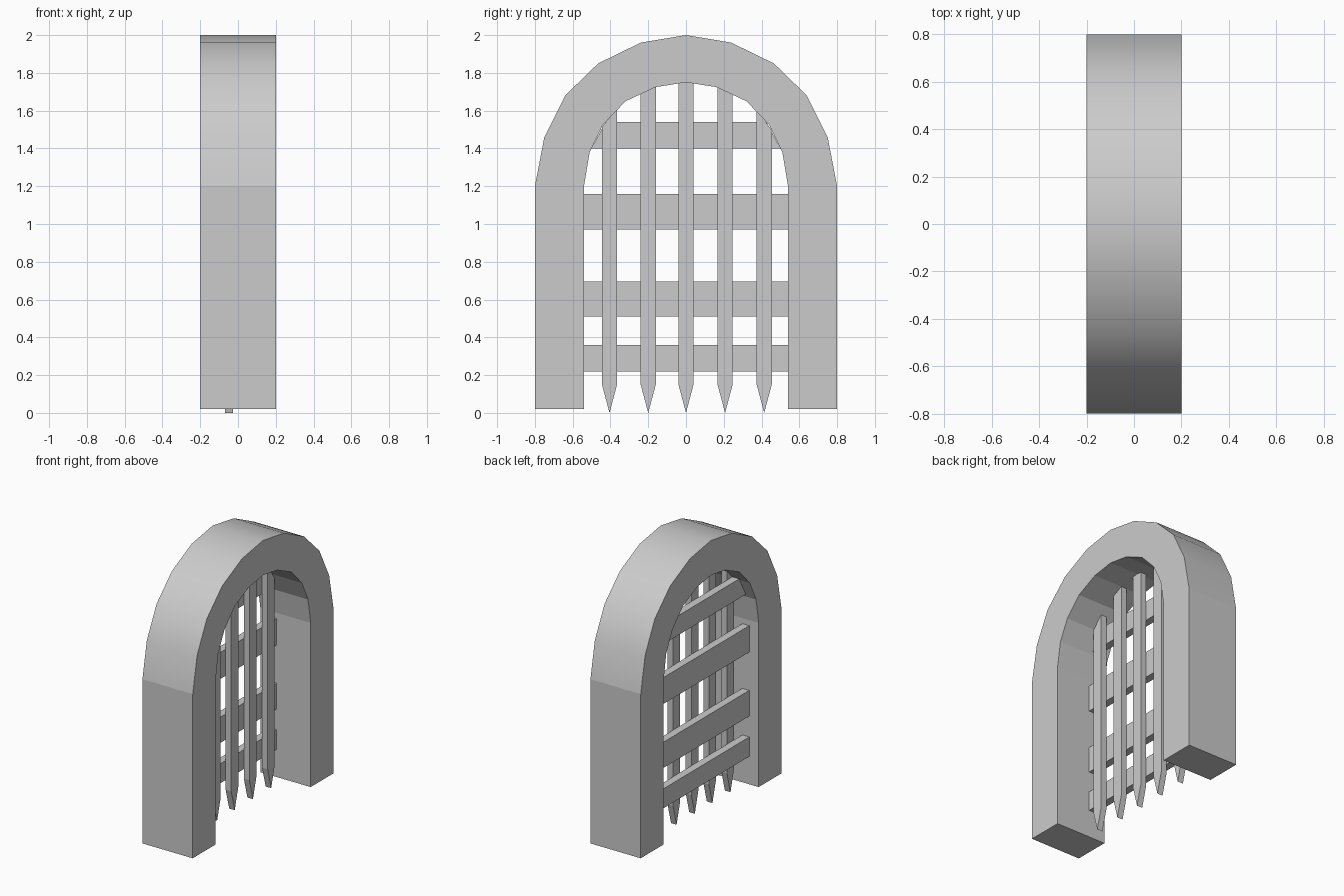
import bpy

if "Cube" in bpy.data.objects:
    bpy.data.objects.remove(bpy.data.objects["Cube"])

# Half profiles (y, z) from the foot up to the crown
OUTER = [(0.80, 0.02), (0.80, 1.20), (0.75, 1.46), (0.64, 1.68), (0.465, 1.85), (0.24, 1.96), (0, 2.0)]
INNER = [(0.54, 0.02), (0.54, 1.20), (0.51, 1.38), (0.44, 1.525), (0.32, 1.65), (0.16, 1.725), (0, 1.75)]


def make_object(name, verts, faces):
    mesh = bpy.data.meshes.new(name)
    mesh.from_pydata(verts, [], faces)
    mesh.update()
    obj = bpy.data.objects.new(name, mesh)
    bpy.context.collection.objects.link(obj)
    return obj


def mirrored(half):
    return [(-y, z) for y, z in half] + half[-2::-1]


def plate(name, outline, x0, x1):
    """Extrude a counter-clockwise (y, z) outline from x0 to x1."""
    n = len(outline)
    verts = [(x, y, z) for x in (x0, x1) for y, z in outline]
    faces = [list(range(n))[::-1], list(range(n, 2 * n))]
    faces += [(i, (i + 1) % n, n + (i + 1) % n, n + i) for i in range(n)]
    return make_object(name, verts, faces)


def inner_z(y):
    """Height of the opening at a given y."""
    y = abs(y)
    for (ya, za), (yb, zb) in zip(INNER[1:], INNER[2:]):
        if yb <= y <= ya:
            return za + (zb - za) * (ya - y) / (ya - yb)


def inner_y(z):
    """Half width of the opening at a given z."""
    for (ya, za), (yb, zb) in zip(INNER, INNER[1:]):
        if za <= z <= zb:
            return ya + (yb - ya) * (z - za) / (zb - za)


# Stone arch: a four-sided section swept along the two profiles
outer, inner = mirrored(OUTER), mirrored(INNER)
verts, faces = [], [(3, 2, 1, 0)]
for o, i in zip(outer, inner):
    verts += [(-0.2, *o), (0.2, *o), (0.2, *i), (-0.2, *i)]
count = len(outer)
for s in range(count - 1):
    a, b = s * 4, s * 4 + 4
    faces += [(a + k, a + (k + 1) % 4, b + (k + 1) % 4, b + k) for k in range(4)]
last = (count - 1) * 4
faces.append((last, last + 1, last + 2, last + 3))
arch = make_object("stone_arch", verts, faces)
# Only the curved outer surface is smooth shaded
for s in range(1, count - 2):
    arch.data.polygons[1 + s * 4].use_smooth = True

# Upright bars with pointed feet, tops fitted to the arch
for n, y in enumerate((-0.405, -0.20, 0.0, 0.207, 0.414)):
    l, r = y - 0.04, y + 0.04
    outline = [(y, 0), (r, 0.15), (r, inner_z(r)), (y, inner_z(y)), (l, inner_z(l)), (l, 0.15)]
    plate(f"upright_bar_{n + 1}", outline, -0.07, -0.026)

# Cross slats behind the bars, ends fitted to the opening
for n, (z0, z1) in enumerate(((0.22, 0.36), (0.51, 0.695), (0.97, 1.16), (1.40, 1.54))):
    a, b = inner_y(z0), inner_y(z1)
    plate(f"cross_slat_{n + 1}", [(-a, z0), (a, z0), (b, z1), (-b, z1)], -0.125, -0.07)
